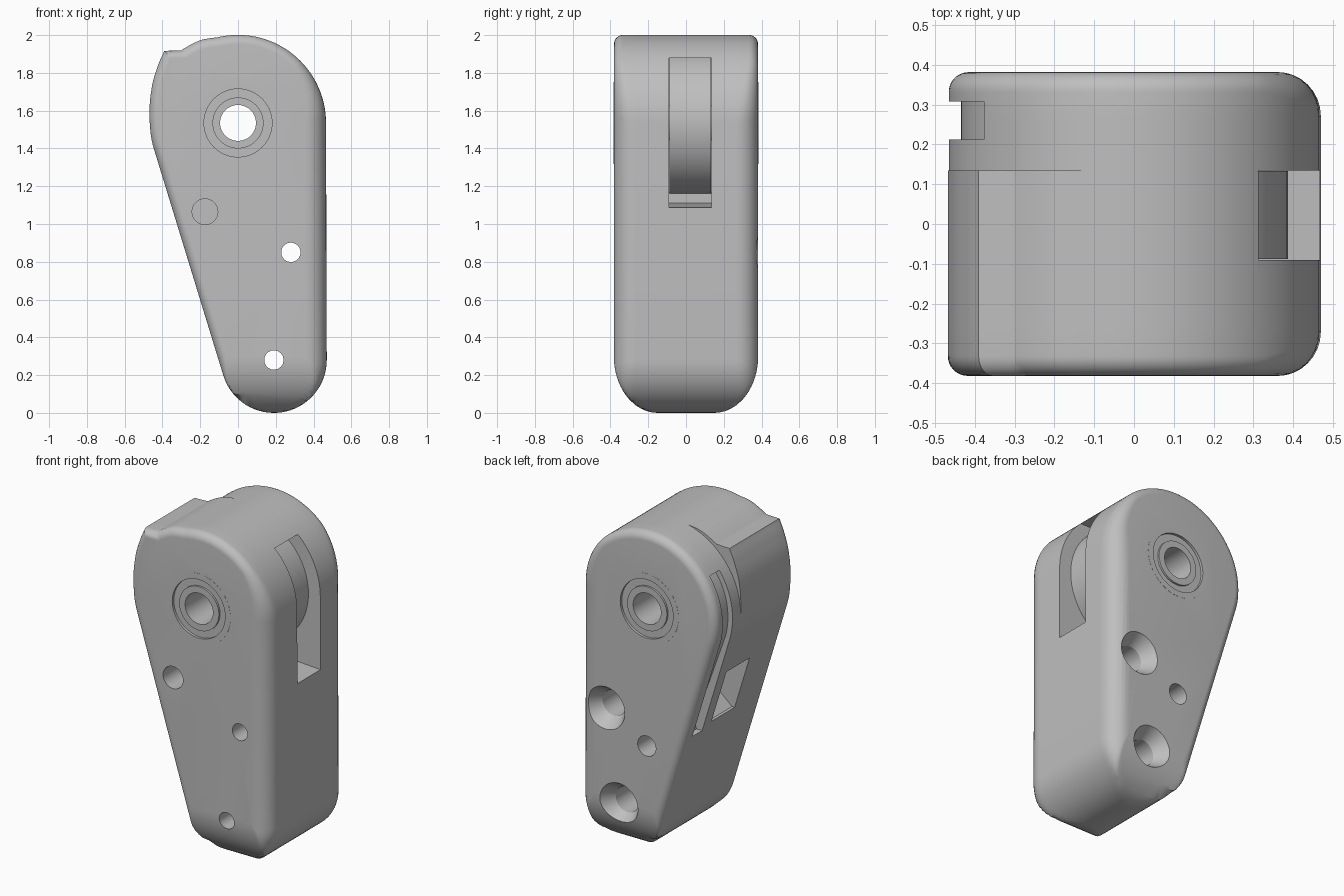
import bpy, bmesh
from math import sin, cos, pi, radians, sqrt

if "Cube" in bpy.data.objects:
    bpy.data.objects.remove(bpy.data.objects["Cube"])

grey = bpy.data.materials.new("plain_grey")
grey.use_nodes = True
COLOUR = (0.52, 0.52, 0.52, 1)
grey.diffuse_color = COLOUR
grey.node_tree.nodes["Principled BSDF"].inputs["Base Color"].default_value = COLOUR

HALF = 0.382            # half thickness
HUB_Z, HUB_R = 1.535, 0.466
TIP_X, TIP_Z, TIP_R = 0.19, 0.28, 0.28
TANGENT = 197           # angle where the slanted side leaves both arcs


def finish(name, bm):
    bmesh.ops.remove_doubles(bm, verts=bm.verts, dist=1e-5)
    bmesh.ops.recalc_face_normals(bm, faces=bm.faces)
    me = bpy.data.meshes.new(name)
    bm.to_mesh(me)
    bm.free()
    ob = bpy.data.objects.new(name, me)
    me.materials.append(grey)
    bpy.context.collection.objects.link(ob)
    return ob


def skin(name, rings, loop=False):
    """Bridge closed rings of points; cap the ends unless looped."""
    bm = bmesh.new()
    rows = [[bm.verts.new(p) for p in ring] for ring in rings]
    pairs = list(zip(rows, rows[1:])) + ([(rows[-1], rows[0])] if loop else [])
    for a, b in pairs:
        for i in range(len(a)):
            j = (i + 1) % len(a)
            bm.faces.new((a[i], a[j], b[j], b[i]))
    if not loop:
        bm.faces.new(rows[0])
        bm.faces.new(rows[-1])
    return finish(name, bm)


def prism(name, outline, y0, y1):
    return skin(name, [[(x, y, z) for x, z in outline] for y in (y0, y1)])


def lathe(name, section, cx=0, cz=HUB_Z, n=64):
    """Revolve a closed (radius, y) section around an axis along y."""
    return skin(name, [[(cx + r * cos(2 * pi * i / n), y, cz + r * sin(2 * pi * i / n))
                        for r, y in section] for i in range(n)], loop=True)


def tube(name, r0, r1, y0, y1):
    return lathe(name, [(r0, y0), (r1, y0), (r1, y1), (r0, y1)])


def pin(name, r, y0, y1, cx=0, cz=HUB_Z):
    """Solid cylinder along y."""
    return skin(name, [[(cx + r * cos(pi * i / 32), y, cz + r * sin(pi * i / 32))
                        for i in range(64)] for y in (y0, y1)])


# Raised lip on the front part of the head: angle, radius
LIP = [(104, HUB_R), (114, .481), (121, .484), (128, .488), (132, .515), (135.7, .546),
       (137, .541), (146.5, .516), (160, .489), (172, .472), (182, HUB_R)]


def lip_radius(a):
    for (a0, r0), (a1, r1) in zip(LIP, LIP[1:]):
        if a0 <= a <= a1:
            return r0 + (r1 - r0) * (a - a0) / (a1 - a0)
    return HUB_R


def outline(lip):
    """Points as x, z, normal x, normal z, edge radius."""
    pts = []
    angles = sorted(set(range(0, TANGENT + 1, 3)) | {k[0] for k in LIP} | {TANGENT})
    for a in angles:
        c, s = cos(radians(a)), sin(radians(a))
        r = lip_radius(a) if lip else HUB_R
        pts.append((r * c, HUB_Z + r * s, c, s, 0.05 + 0.06 * max(0, 1 - a / 45)))
    c, s = cos(radians(TANGENT)), sin(radians(TANGENT))
    top = (HUB_R * c, HUB_Z + HUB_R * s)
    end = (TIP_X + TIP_R * c, TIP_Z + TIP_R * s)
    for t in (0.3, 0.6, 0.86, 0.9, 0.94, 0.97):
        pts.append((top[0] + t * (end[0] - top[0]), top[1] + t * (end[1] - top[1]), c, s, 0.05))
    for i in range(33):
        t = i / 32
        a = radians(TANGENT + t * (360 - TANGENT))
        pts.append((TIP_X + TIP_R * cos(a), TIP_Z + TIP_R * sin(a), cos(a), sin(a), 0.05 + 0.06 * t))
    return pts


def floor_z(y):
    """Rounded underside seen from the side."""
    t = min(1, max(0, (abs(y) - 0.15) / (HALF - 0.15)))
    return 0.3 * (1 - sqrt(1 - t * t))


def ring(pts, y_of, inset):
    out = []
    for x, z, nx, nz, r in pts:
        y, d = y_of(r), r * inset
        out.append((x - nx * d, y, max(z - nz * d, floor_z(y))))
    return out


def edge_rings(pts, side):
    rings = [ring(pts, lambda r, y=y: side * y, 0) for y in (0.15, 0.18, 0.21, 0.24, 0.265)]
    for k in range(9):
        a = k * pi / 16
        rings.append(ring(pts, lambda r, a=a: side * (HALF - r * (1 - sin(a))), 1 - cos(a)))
    return rings


# Body: lipped front part, plain back part, step between them
front, back = outline(True), outline(False)
step = lambda r: 0.135
body = skin("body", edge_rings(front, -1)[::-1] + [ring(front, step, 0), ring(back, step, 0)]
            + edge_rings(back, 1))

# Pulley slot on the straight side, window and cable groove on the slanted side
cutters = [
    prism("pulley_slot", [(.6, 1.08), (.1, 1.11), (.1, 1.88), (.6, 1.88)], -.09, .135),
    prism("window", [(-.6, .82), (-.25, .82), (-.1, .95), (0, 1.25), (-.3, 1.25),
                     (-.37, 1.15), (-.6, 1.15)], -.09, .135),
]
arc = [(.435 * cos(radians(a)), HUB_Z + .435 * sin(radians(a))) for a in range(141, 198, 4)]
cutters.append(prism("cable_groove", [(-.6, 1.81)] + arc + [(-.21, .83), (-.22, .79), (-.6, .79)],
                     .213, .308))

# Axle bore with shallow recess on both faces
cutters.append(pin("axle_bore", .125, -.5, .5))
for s in (-1, 1):
    cutters.append(pin("axle_recess", .18, s * (HALF - .015), s * .5))

# Countersunk through holes and blind holes
for x, z in ((.28, .85), (TIP_X, TIP_Z)):
    cutters.append(pin("screw_hole", .051, -.5, .5, x, z))
    cutters.append(pin("screw_seat", .078, .15, .5, x, z))
    cutters.append(skin("countersink", [[(x + r * cos(pi * i / 32), y, z + r * sin(pi * i / 32))
                                         for i in range(64)]
                                        for r, y in ((.078, .30), (.13, HALF), (.13, .5))]))
cutters.append(pin("front_blind_hole", .068, -.5, -.2, -.175, 1.065))
cutters.append(pin("back_blind_hole", .062, .2, .5, 0, .69))

bpy.context.view_layer.objects.active = body
for c in cutters:
    c.hide_render = True
    m = body.modifiers.new(c.name, "BOOLEAN")
    m.operation, m.solver, m.object = "DIFFERENCE", "EXACT", c
    bpy.ops.object.modifier_apply(modifier=m.name)
    bpy.data.objects.remove(c)

# Pulley and axle parts
pulley = tube("pulley", .11, .387, -.088, .133)
sleeve = tube("axle_sleeve", .095, .135, -HALF + .003, HALF - .003)
rims = [tube("bearing_rim", .18, .217, s * (HALF - .01), s * (HALF + .0008)) for s in (-1, 1)]

bpy.ops.object.select_all(action="DESELECT")
for ob in [body, pulley, sleeve] + rims:
    ob.select_set(True)
bpy.ops.object.shade_smooth_by_angle(angle=radians(30))
